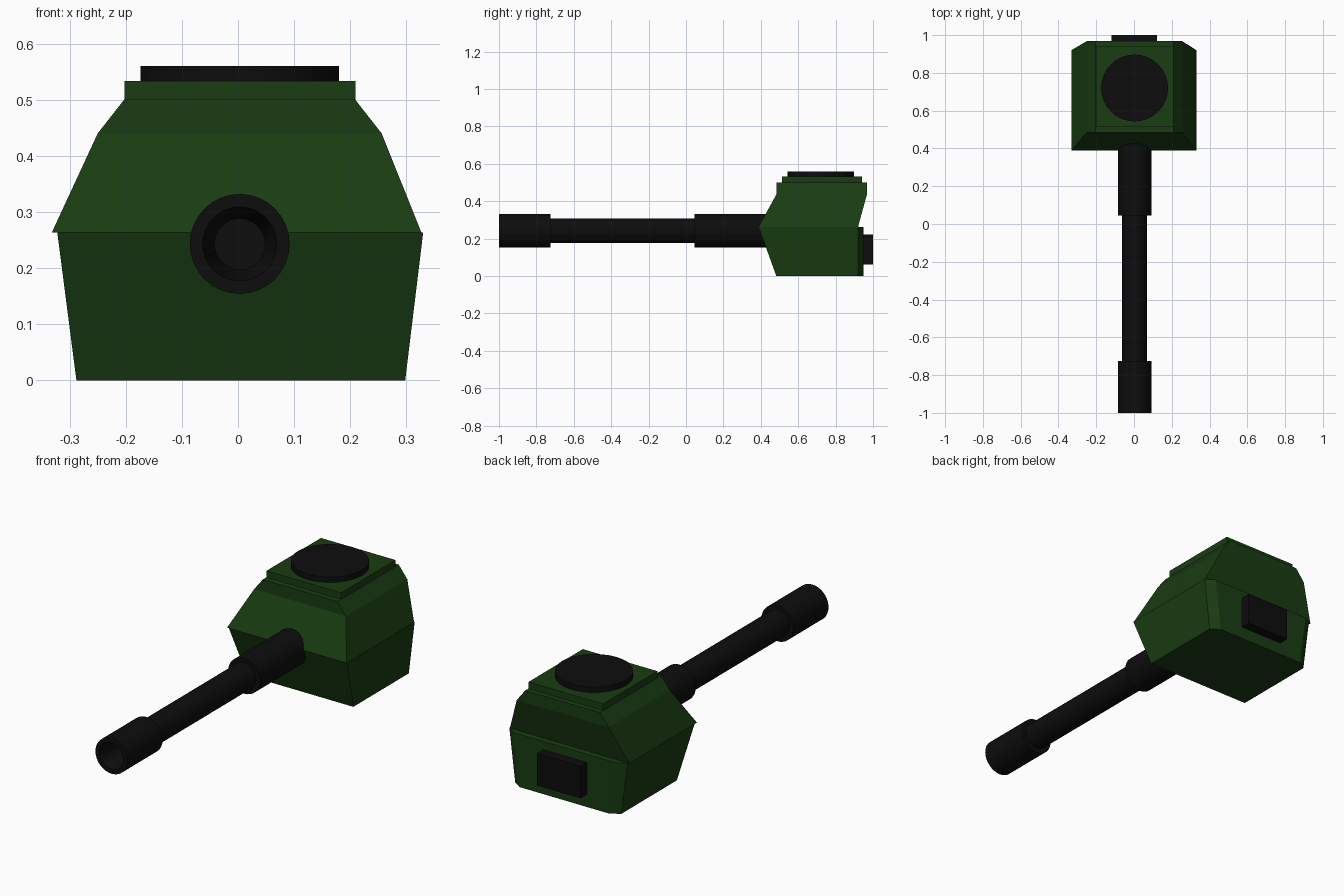
import bpy, bmesh, math

if "Cube" in bpy.data.objects:
    bpy.data.objects.remove(bpy.data.objects["Cube"])

def material(name, rgb):
    m = bpy.data.materials.new(name)
    m.diffuse_color = (*rgb, 1)
    m.use_nodes = True
    m.node_tree.nodes["Principled BSDF"].inputs["Base Color"].default_value = m.diffuse_color
    return m

GREEN = material("green_paint", (0.010, 0.045, 0.006))
BLACK = material("black_metal", (0.004, 0.004, 0.004))

def finish(name, bm, mat, smooth=False):
    bmesh.ops.recalc_face_normals(bm, faces=bm.faces[:])
    me = bpy.data.meshes.new(name)
    bm.to_mesh(me)
    bm.free()
    me.materials.append(mat)
    ob = bpy.data.objects.new(name, me)
    bpy.context.collection.objects.link(ob)
    if smooth:
        bpy.context.view_layer.objects.active = ob
        ob.select_set(True)
        bpy.ops.object.shade_smooth_by_angle(angle=math.radians(30))
        ob.select_set(False)
    return ob

def loft(name, sections, mat, smooth=False):
    """Skin a stack of equal-length closed loops and cap both ends."""
    bm = bmesh.new()
    rings = [[bm.verts.new(p) for p in s] for s in sections]
    n = len(rings[0])
    for a, b in zip(rings, rings[1:]):
        for i in range(n):
            j = (i + 1) % n
            bm.faces.new((a[i], a[j], b[j], b[i]))
    bm.faces.new(rings[0][::-1])
    bm.faces.new(rings[-1])
    return finish(name, bm, mat, smooth)

def rect(x0, x1, y0, y1, z, cx=0, cy=0):
    """Plan outline, with the rear corners optionally cut."""
    if not cx:
        return [(x0, y0, z), (x1, y0, z), (x1, y1, z), (x0, y1, z)]
    return [(x0, y0, z), (x1, y0, z), (x1, y1 - cy, z), (x1 - cx, y1, z),
            (x0 + cx, y1, z), (x0, y1 - cy, z)]

def box(name, x0, x1, y0, y1, z0, z1, mat):
    return loft(name, [rect(x0, x1, y0, y1, z) for z in (z0, z1)], mat)

CX, BZ, SIDES = 0.003, 0.243, 32

def circle(r, fn):
    return [fn(r * math.cos(2 * math.pi * i / SIDES),
               r * math.sin(2 * math.pi * i / SIDES)) for i in range(SIDES)]

# Turret shell: lower half with cut rear corners, upper half tapering inward
loft("turret_lower", [rect(-0.288, 0.298, 0.483, 0.95, 0, 0.045, 0.03),
                      rect(-0.322, 0.330, 0.388, 0.95, 0.263, 0.045, 0.03)], GREEN)
loft("turret_upper", [rect(-0.332, 0.327, 0.388, 0.92, 0.263),
                      rect(-0.250, 0.256, 0.485, 0.968, 0.44),
                      rect(-0.203, 0.209, 0.485, 0.968, 0.50)], GREEN)

# Roof plate, round hatch and rear stowage box
box("roof_plate", -0.202, 0.209, 0.514, 0.942, 0.495, 0.533, GREEN)
loft("hatch", [circle(0.177, lambda a, b, z=z: (CX + a, 0.72 + b, z))
               for z in (0.53, 0.56)], BLACK, True)
box("rear_box", -0.118, 0.122, 0.93, 1.0, 0.062, 0.222, BLACK)

# Gun barrel: base sleeve, tube and muzzle with a tapered bore
profile = [(0.50, 0.089), (0.045, 0.089), (0.045, 0.066), (-0.725, 0.066),
           (-0.725, 0.089), (-1.0, 0.089), (-1.0, 0.066), (-0.93, 0.045),
           (-0.80, 0.045)]
loft("gun_barrel", [circle(r, lambda a, b, y=y: (CX + a, y, BZ + b))
                    for y, r in profile], BLACK, True)
